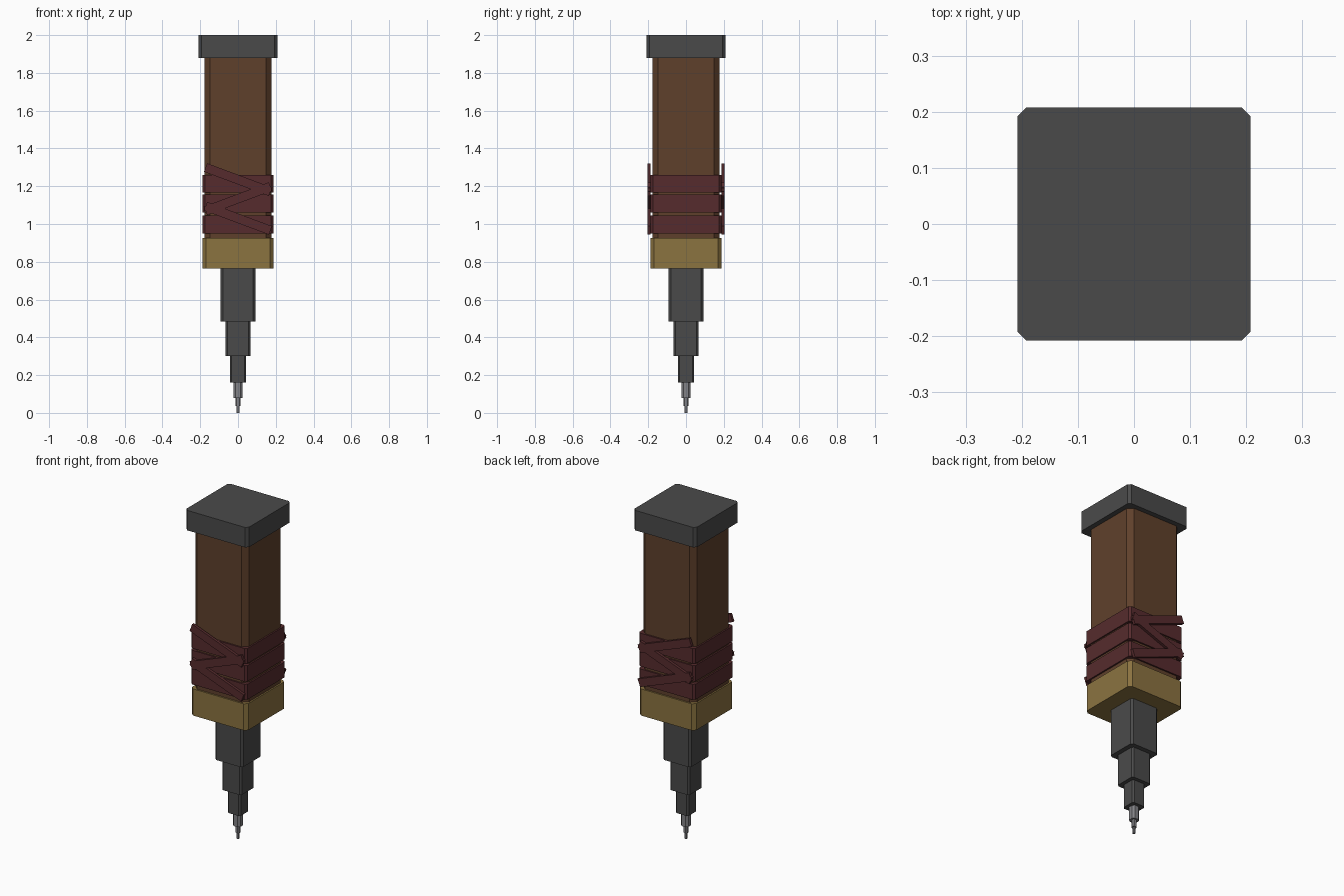
import bpy, bmesh, math
from mathutils import Matrix

if "Cube" in bpy.data.objects:
    bpy.data.objects.remove(bpy.data.objects["Cube"])


def material(name, hex_rgb):
    def lin(c):
        c /= 255
        return c / 12.92 if c <= 0.04045 else ((c + 0.055) / 1.055) ** 2.4
    m = bpy.data.materials.new(name)
    m.diffuse_color = [lin((hex_rgb >> s) & 255) for s in (16, 8, 0)] + [1]
    m.use_nodes = True
    m.node_tree.nodes["Principled BSDF"].inputs["Base Color"].default_value = m.diffuse_color
    return m


steel = material("dark steel", 0x4A4A4A)
wood = material("brown wood", 0x5F402B)
brass = material("brass", 0x8B7340)
leather = material("red leather", 0x562B2D)
silver = material("silver", 0x828286)


def finish(name, bm, mat):
    bmesh.ops.recalc_face_normals(bm, faces=bm.faces)
    mesh = bpy.data.meshes.new(name)
    bm.to_mesh(mesh)
    bm.free()
    mesh.materials.append(mat)
    bpy.context.collection.objects.link(bpy.data.objects.new(name, mesh))


def block(name, half, chamfer, z0, z1, mat):
    """Upright square prism with chamfered vertical corners."""
    bm = bmesh.new()
    k = half - chamfer
    ring = []
    for i in range(4):
        rot = Matrix.Rotation(i * math.pi / 2, 2)
        for p in ((half, -k), (half, k)):
            x, y = rot[0][0] * p[0] + rot[0][1] * p[1], rot[1][0] * p[0] + rot[1][1] * p[1]
            ring.append(bm.verts.new((x, y, z0)))
    base = bm.faces.new(ring)
    top = bmesh.ops.extrude_face_region(bm, geom=[base], use_keep_orig=True)["geom"]
    bmesh.ops.translate(bm, vec=(0, 0, z1 - z0),
                        verts=[v for v in top if isinstance(v, bmesh.types.BMVert)])
    finish(name, bm, mat)


# Pommel, grip and collar
block("pommel_cap", 0.208, 0.016, 1.88, 2.0, steel)
block("grip", 0.178, 0.03, 0.92, 1.88, wood)
block("collar", 0.187, 0.018, 0.765, 0.925, brass)

# Stepped shaft
block("shaft_upper", 0.0925, 0.012, 0.485, 0.765, steel)
block("shaft_middle", 0.065, 0.010, 0.30, 0.485, steel)
block("shaft_lower", 0.043, 0.009, 0.16, 0.30, steel)

# Needle tip
block("tip_upper", 0.024, 0.012, 0.08, 0.16, silver)
block("tip_middle", 0.013, 0.006, 0.037, 0.08, silver)
block("tip_point", 0.007, 0.003, 0.0, 0.037, silver)

# Horizontal wraps around the grip
for i, (z0, z1) in enumerate(((0.951, 1.044), (1.06, 1.156), (1.168, 1.259))):
    block(f"wrap_band_{i + 1}", 0.187, 0.012, z0, z1, leather)

# Zigzag straps on front and back
for side, y in (("front", -0.195), ("back", 0.195)):
    for i, (z, angle) in enumerate(((1.235, 20.5), (1.134, -20.5), (1.03, 20.5))):
        bm = bmesh.new()
        bmesh.ops.create_cube(bm, size=1, matrix=Matrix.Translation((0, y, z))
                              @ Matrix.Rotation(math.radians(angle), 4, 'Y')
                              @ Matrix.Diagonal((0.366, 0.016, 0.048, 1)))
        finish(f"{side}_strap_{i + 1}", bm, leather)
